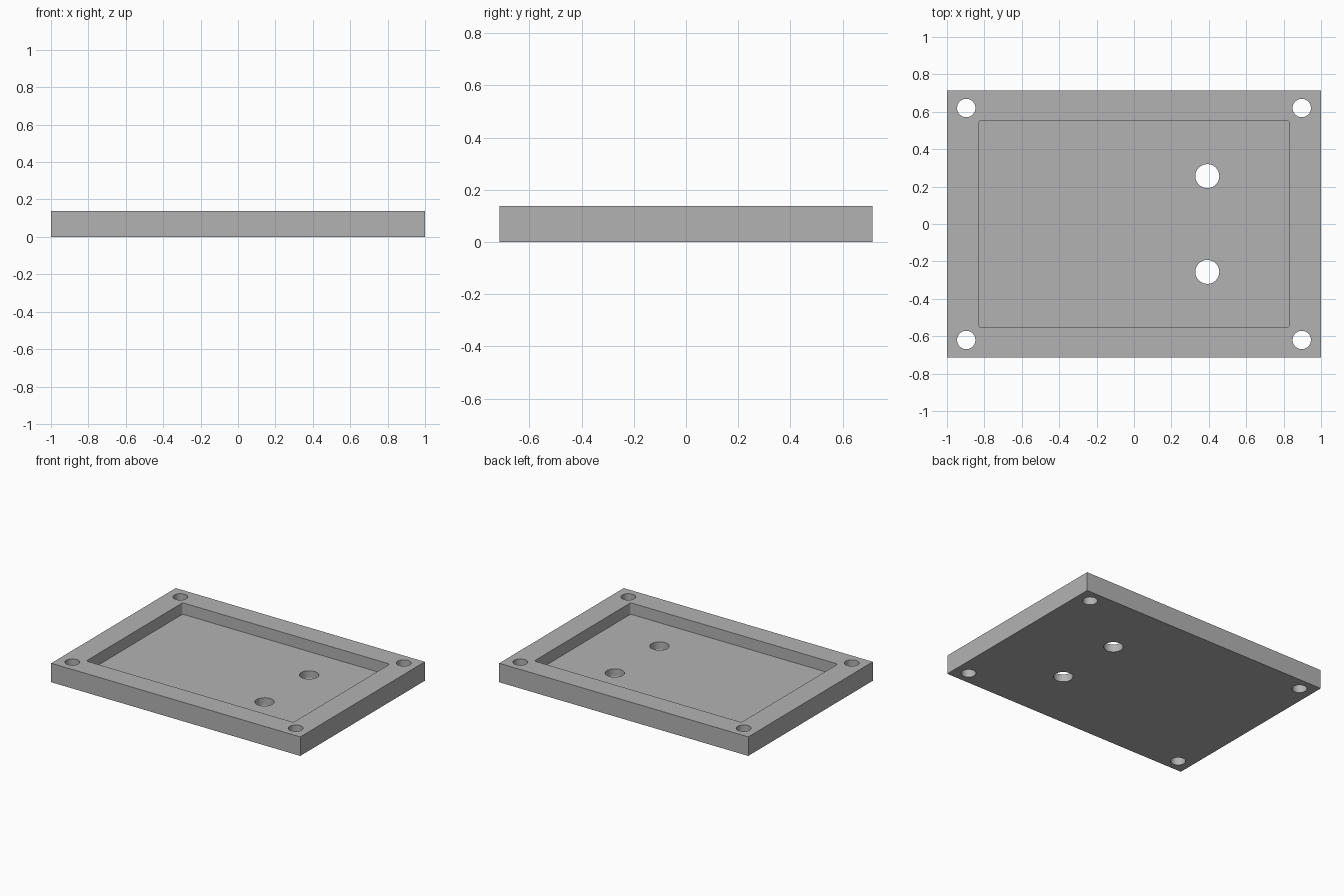
import bpy
import bmesh

if "Cube" in bpy.data.objects:
    bpy.data.objects.remove(bpy.data.objects["Cube"])

W, D, H = 2.0, 1.428, 0.138      # plate size
FLOOR = 0.055                    # floor thickness under the pocket

grey = bpy.data.materials.new("grey")
grey.diffuse_color = (0.45, 0.45, 0.45, 1)
grey.use_nodes = True
grey.node_tree.nodes["Principled BSDF"].inputs["Base Color"].default_value = grey.diffuse_color


def box(name, w, d, z0, z1, radius=0):
    """Box centred in x and y, with optional rounded vertical edges."""
    bm = bmesh.new()
    bmesh.ops.create_cube(bm, size=1)
    for v in bm.verts:
        v.co = (v.co.x * w, v.co.y * d, z1 if v.co.z > 0 else z0)
    if radius:
        upright = [e for e in bm.edges
                   if abs(e.verts[0].co.z - e.verts[1].co.z) > 1e-4]
        bmesh.ops.bevel(bm, geom=upright, offset=radius, segments=6,
                        profile=0.5, affect='EDGES')
    mesh = bpy.data.meshes.new(name)
    bm.to_mesh(mesh)
    bm.free()
    mesh.materials.append(grey)
    ob = bpy.data.objects.new(name, mesh)
    bpy.context.collection.objects.link(ob)
    return ob


def drill(name, x, y, r):
    """Cylinder cutter running through the whole plate."""
    bpy.ops.mesh.primitive_cylinder_add(vertices=48, radius=r, depth=1,
                                        location=(x, y, 0))
    ob = bpy.context.object
    ob.name = name
    ob.data.materials.append(grey)
    return ob


tray = box("tray_plate", W, D, 0, H)

# Shallow pocket, four corner screw holes, two larger floor holes
cutters = [box("pocket_cutter", 1.664, 1.106, FLOOR, H + 0.2, 0.015)]
for sx in (-1, 1):
    for sy in (-1, 1):
        cutters.append(drill("screw_hole_cutter", sx * 0.897, sy * 0.62, 0.049))
for sy in (-1, 1):
    cutters.append(drill("floor_hole_cutter", 0.392, sy * 0.256, 0.064))

# Cut everything out of the plate, then discard the cutters
bpy.context.view_layer.objects.active = tray
for c in cutters:
    mod = tray.modifiers.new("cut", 'BOOLEAN')
    mod.operation = 'DIFFERENCE'
    mod.solver = 'EXACT'
    mod.object = c
    bpy.ops.object.modifier_apply(modifier=mod.name)
    bpy.data.objects.remove(c, do_unlink=True)

# Smooth hole walls, crisp rims
bpy.ops.object.select_all(action='DESELECT')
tray.select_set(True)
bpy.context.view_layer.objects.active = tray
bpy.ops.object.shade_smooth_by_angle(angle=0.52)
